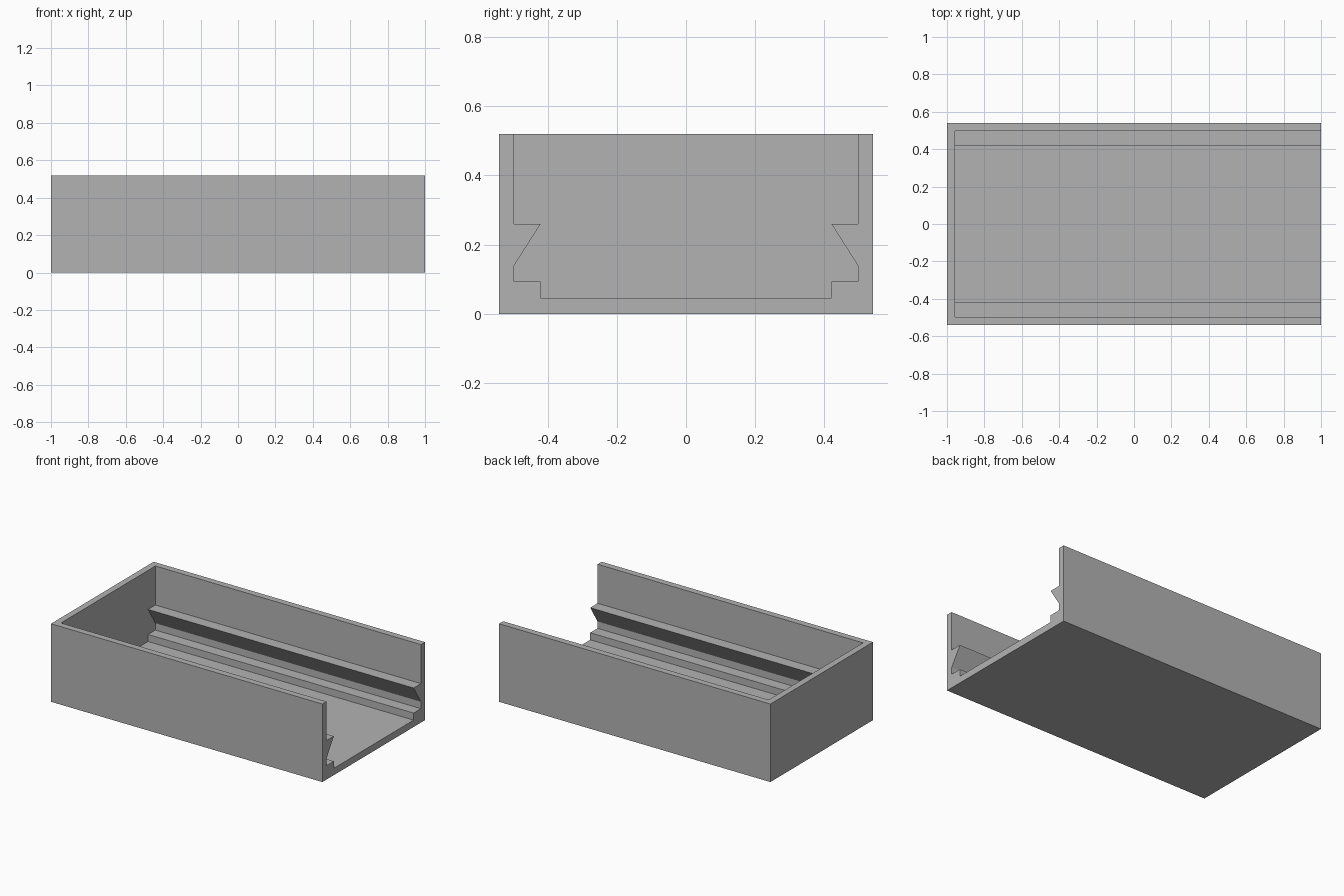
import bpy
import bmesh

cube = bpy.data.objects.get("Cube")
if cube:
    bpy.data.objects.remove(cube, do_unlink=True)

HALF_WIDTH, HEIGHT, WALL = 0.54, 0.52, 0.043

grey = bpy.data.materials.new("plain grey")
grey.use_nodes = True
grey.diffuse_color = (0.45, 0.45, 0.45, 1)
grey.node_tree.nodes["Principled BSDF"].inputs["Base Color"].default_value = grey.diffuse_color


def extrude_profile(name, points, x_start, x_end):
    """Extrude a closed (y, z) outline along x."""
    bm = bmesh.new()
    face = bm.faces.new([bm.verts.new((x_start, y, z)) for y, z in points])
    result = bmesh.ops.extrude_face_region(bm, geom=[face])
    moved = [v for v in result["geom"] if isinstance(v, bmesh.types.BMVert)]
    bmesh.ops.translate(bm, verts=moved, vec=(x_end - x_start, 0, 0))
    bmesh.ops.recalc_face_normals(bm, faces=bm.faces)
    mesh = bpy.data.meshes.new(name)
    bm.to_mesh(mesh)
    bm.free()
    mesh.materials.append(grey)
    obj = bpy.data.objects.new(name, mesh)
    bpy.context.collection.objects.link(obj)
    return obj


def mirrored(half):
    """Complete a right-hand outline with its mirror image."""
    return half + [(-y, z) for y, z in reversed(half)]


# Outer block of the tray
tray = extrude_profile("open_ended_tray", mirrored([(HALF_WIDTH, 0), (HALF_WIDTH, HEIGHT)]), -1, 1)

# Cavity: floor, low ledge, undercut rail and upper wall, open at the top and at +x
cavity_half = [(0.42, 0.046), (0.42, 0.093), (0.497, 0.093), (0.497, 0.139),
               (0.42, 0.26), (0.497, 0.26), (0.497, HEIGHT + 0.1)]
cavity = extrude_profile("cavity_cutter", mirrored(cavity_half), -1 + WALL, 1.1)
cavity.hide_render = True

cut = tray.modifiers.new("cavity", "BOOLEAN")
cut.operation = "DIFFERENCE"
cut.solver = "EXACT"
cut.object = cavity

# Apply the cut and drop the cutter
bpy.context.view_layer.objects.active = tray
bpy.ops.object.modifier_apply(modifier=cut.name)
bpy.data.objects.remove(cavity, do_unlink=True)
